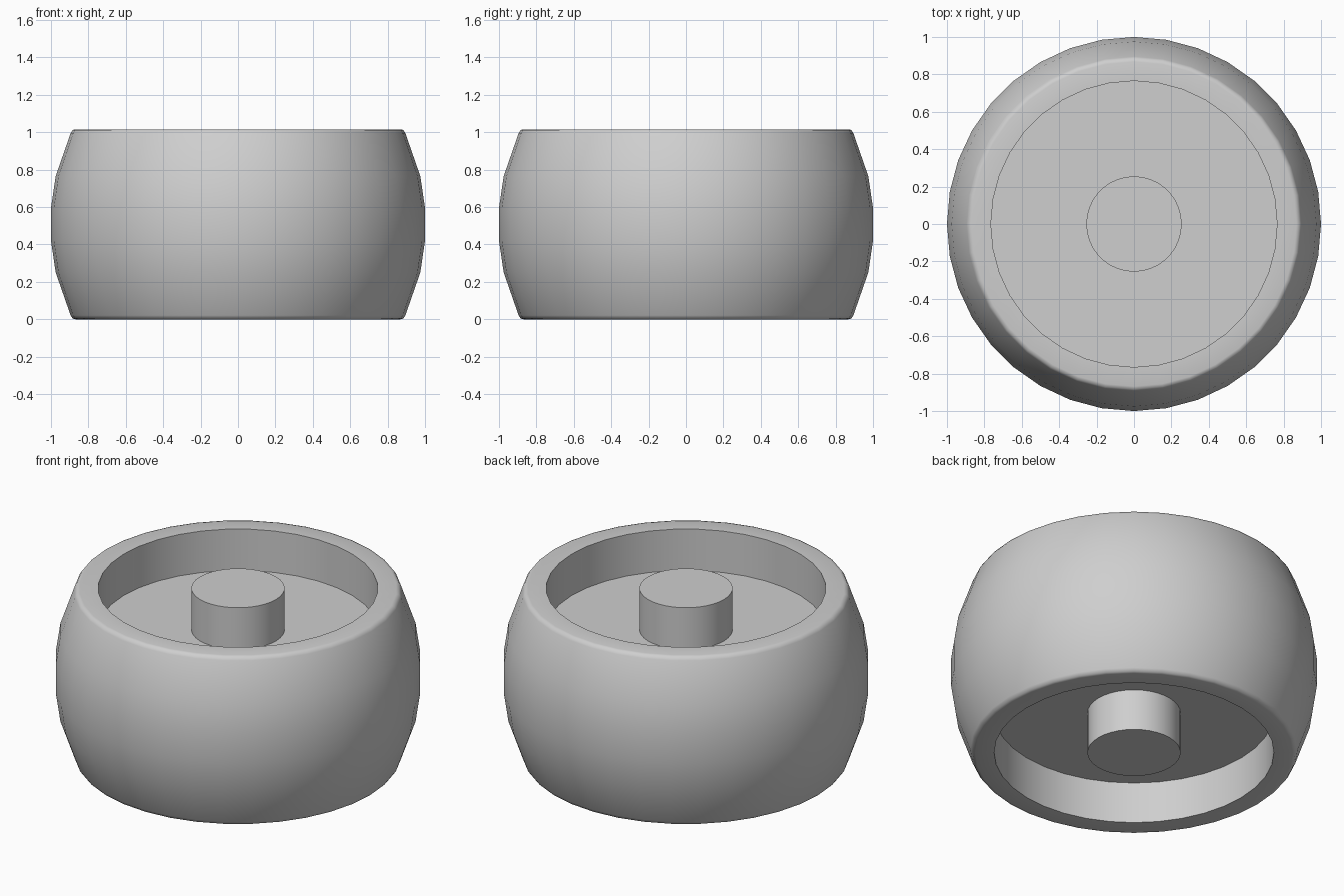
import bpy, bmesh, math

if "Cube" in bpy.data.objects:
    bpy.data.objects.remove(bpy.data.objects["Cube"])

SEG = 36
H = 1.016          # total height
DEPTH = 0.25       # recess depth on each side
HUB_R, RECESS_R = 0.255, 0.765

grey = bpy.data.materials.new("plain_grey")
grey.diffuse_color = (0.62, 0.62, 0.62, 1)
grey.use_nodes = True
grey.node_tree.nodes["Principled BSDF"].inputs["Base Color"].default_value = grey.diffuse_color


def lathe(name, profile, seg=SEG):
    """Revolve a (radius, height) profile, running from top to bottom, about z."""
    bm = bmesh.new()
    rings = []
    for r, z in profile:
        rings.append([bm.verts.new((r * math.cos(2 * math.pi * i / seg),
                                    r * math.sin(2 * math.pi * i / seg), z))
                      for i in range(seg)])
    for a, b in zip(rings, rings[1:]):
        for i in range(seg):
            j = (i + 1) % seg
            bm.faces.new((a[i], b[i], b[j], a[j]))
    bmesh.ops.remove_doubles(bm, verts=bm.verts, dist=1e-5)
    mesh = bpy.data.meshes.new(name)
    bm.to_mesh(mesh)
    bm.free()
    mesh.materials.append(grey)
    mesh.shade_smooth()
    mesh.set_sharp_from_angle(angle=math.radians(45))
    obj = bpy.data.objects.new(name, mesh)
    bpy.context.collection.objects.link(obj)
    return obj


def flip(profile):
    """Mirror a profile to the other side of mid-height, keeping its direction."""
    return [(r, H - z) for r, z in reversed(profile)]


# Barrel-shaped wheel body with a recess and web on each side
upper = [(HUB_R, H - DEPTH), (RECESS_R, H - DEPTH), (RECESS_R, H),
         (0.868, H), (0.884, 1.012), (0.895, 0.995),
         (0.975, 0.765), (1.0, 0.595)]
lathe("wheel_body", upper + flip(upper))

# Hub posts, flush with the rim on each side
post = [(0, H), (HUB_R, H), (HUB_R, H - DEPTH)]
lathe("upper_hub", post)
lathe("lower_hub", flip(post))
